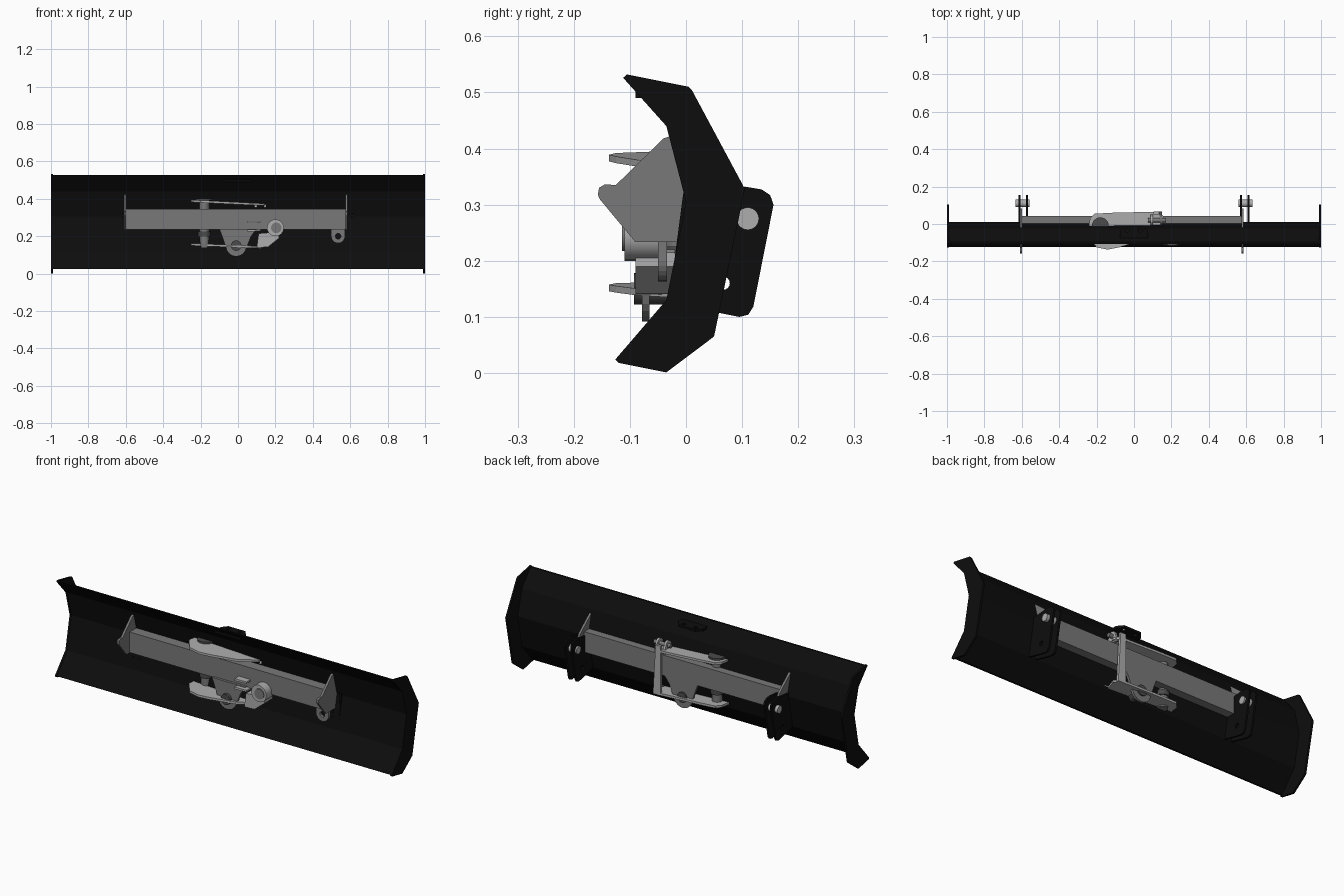
import bpy, bmesh, math
from mathutils import Vector

if "Cube" in bpy.data.objects:
    bpy.data.objects.remove(bpy.data.objects["Cube"])


def material(name, v):
    m = bpy.data.materials.new(name)
    m.diffuse_color = (v, v, v, 1)
    m.use_nodes = True
    m.node_tree.nodes["Principled BSDF"].inputs["Base Color"].default_value = m.diffuse_color
    return m


BLACK = material("black_paint", 0.004)
GREY = material("mid_grey_steel", 0.19)
LIGHT = material("light_grey_steel", 0.42)
DARK = material("dark_grey_pin", 0.07)


def prism(name, pts, axis, a, b, mat, tilt=None):
    """Extrude a 2D profile along an axis (x: (y,z), y: (x,z), z: (x,y))."""
    def place(p, t):
        if axis == 'x':
            return Vector((t, p[0], p[1]))
        if axis == 'y':
            return Vector((p[0], t, p[1]))
        return Vector((p[0], p[1], t + (tilt or 0) * p[0]))
    bm = bmesh.new()
    lo = [bm.verts.new(place(p, a)) for p in pts]
    hi = [bm.verts.new(place(p, b)) for p in pts]
    n = len(pts)
    bm.faces.new(lo)
    bm.faces.new(hi[::-1])
    for i in range(n):
        bm.faces.new((lo[i], hi[i], hi[(i + 1) % n], lo[(i + 1) % n]))
    bmesh.ops.recalc_face_normals(bm, faces=bm.faces)
    me = bpy.data.meshes.new(name)
    bm.to_mesh(me)
    bm.free()
    ob = bpy.data.objects.new(name, me)
    me.materials.append(mat)
    bpy.context.collection.objects.link(ob)
    return ob


def disc(cx, cy, r, n=24, start=0, sweep=360):
    step = sweep / (n if sweep == 360 else n - 1)
    return [(cx + r * math.cos(math.radians(start + i * step)),
             cy + r * math.sin(math.radians(start + i * step))) for i in range(n)]


def rod(name, axis, c, r, a, b, mat):
    ob = prism(name, disc(c[0], c[1], r), axis, a, b, mat)
    bpy.ops.object.select_all(action='DESELECT')
    ob.select_set(True)
    bpy.context.view_layer.objects.active = ob
    bpy.ops.object.shade_smooth_by_angle(angle=math.radians(35))
    return ob


def cut(ob, axis, c, r, a, b):
    """Drill a round hole."""
    cutter = prism(ob.name + "_cutter", disc(c[0], c[1], r, 16), axis, a, b, ob.data.materials[0])
    cutter.hide_render = True
    cutter.hide_viewport = True
    m = ob.modifiers.new("hole", 'BOOLEAN')
    m.operation = 'DIFFERENCE'
    m.object = cutter


# Curved blade sheet
curve = [(-0.107, 0.528), (-0.033, 0.44), (0.002, 0.305), (-0.033, 0.13), (-0.122, 0.025)]
sheet = curve + [(y + 0.010, z) for y, z in reversed(curve)]
prism("blade_sheet", sheet, 'x', -0.995, 0.995, BLACK)

# Blade end plates
end = [(-0.112, 0.526), (-0.105, 0.532), (0.005, 0.51), (0.010, 0.505), (0.105, 0.328),
       (0.05, 0.065), (-0.035, 0.001), (-0.12, 0.018), (-0.126, 0.024),
       (-0.035, 0.13), (0, 0.305), (-0.035, 0.44)]
for side, s in (("left", -1), ("right", 1)):
    prism(side + "_blade_end", end, 'x', s * 0.99, s * 1.0, BLACK)

# Rear tab on the top of the blade, with two holes
tab = prism("top_tab", [(-0.075, -0.09), (0.075, -0.09), (0.075, -0.04), (0.05, -0.01),
                        (-0.05, -0.01), (-0.075, -0.04)], 'z', 0.490, 0.502, BLACK)
for x in (-0.035, 0.035):
    cut(tab, 'z', (x, -0.033), 0.011, 0.45, 0.55)

# Paired rear mounting brackets with pins
bracket = [(-0.005, 0.32), (0.105, 0.332), (0.135, 0.327), (0.15, 0.317), (0.156, 0.30),
           (0.12, 0.118), (0.111, 0.104), (0.095, 0.10), (0.055, 0.108), (-0.03, 0.13)]
for side, s in (("left", -1), ("right", 1)):
    for k, x in (("inner", 0.573), ("outer", 0.612)):
        br = prism(f"{side}_{k}_bracket", bracket, 'x', s * (x - 0.005), s * (x + 0.005), BLACK)
        cut(br, 'x', (0.066, 0.16), 0.012, s * 0.5, s * 0.7)
    rod(side + "_bracket_pin", 'x', (0.11, 0.275), 0.02, s * 0.56, s * 0.634, LIGHT)

# Cross beam with pointed end plates
prism("cross_beam", [(-0.065, 0.235), (0.043, 0.235), (0.043, 0.345), (-0.065, 0.345)],
      'x', -0.60, 0.58, GREY)
wing = [(-0.157, 0.318), (-0.155, 0.33), (-0.145, 0.336), (-0.125, 0.335), (-0.04, 0.418),
        (-0.028, 0.422), (-0.015, 0.418), (0.075, 0.345), (0.082, 0.33), (0.08, 0.315),
        (0.025, 0.233), (-0.09, 0.233), (-0.154, 0.31)]
for side, x in (("left", -0.604), ("right", 0.58)):
    prism(side + "_beam_end", wing, 'x', x - 0.006, x + 0.006, GREY)

# Hanging eye under the beam
eye = prism("hanging_eye", [(0.572, 0.24), (0.498, 0.24)] + disc(0.535, 0.2, 0.037, 13, 180, 180),
            'y', -0.05, -0.034, GREY)
cut(eye, 'y', (0.535, 0.2), 0.015, -0.1, 0.0)

# Pivot lug, front and rear, with its pin
lug = [(0.10, 0.24), (0.07, 0.20), (0.05, 0.15)] + disc(-0.01, 0.147, 0.055, 11, -10, -160) + \
      [(-0.085, 0.20), (-0.10, 0.24)]
for k, y in (("front", -0.078), ("rear", 0.03)):
    prism(k + "_pivot_lug", lug, 'y', y, y + 0.013, GREY)
rod("pivot_pin", 'y', (-0.01, 0.15), 0.028, -0.093, 0.05, DARK)

# Upper and lower tilted link plates
link = [(-0.235, 0.03), (-0.21, 0.055), (-0.12, 0.06), (0.13, 0.066), (0.16, 0.04),
        (0.14, -0.02), (0.05, -0.085), (-0.08, -0.125), (-0.14, -0.137), (-0.2, -0.125),
        (-0.25, -0.06)]
prism("upper_link_plate", link, 'z', 0.370, 0.382, LIGHT, -0.05)
prism("lower_link_plate", link, 'z', 0.140, 0.152, LIGHT, -0.04)

# Vertical hinge post with its cap and collar
rod("hinge_post", 'z', (-0.18, -0.01), 0.027, 0.14, 0.40, GREY)
rod("hinge_post_cap", 'z', (-0.18, -0.01), 0.045, 0.392, 0.402, DARK)
rod("hinge_post_collar", 'z', (-0.18, -0.01), 0.034, 0.20, 0.225, DARK)

# Rear upright between the link plates, with a latch on top
prism("rear_upright", [(0.105, 0.135), (0.15, 0.135), (0.135, 0.40), (0.105, 0.40)],
      'y', 0.052, 0.066, LIGHT)
for i, x in enumerate((0.095, 0.145)):
    prism(f"latch_ear_{i + 1}", [(-0.02, 0.355), (0.05, 0.355), (0.05, 0.38)] +
          disc(0.02, 0.392, 0.025, 9, 0, 180), 'x', x - 0.006, x + 0.006, LIGHT)
rod("latch_pin", 'x', (0.02, 0.392), 0.011, 0.075, 0.172, GREY)

# Front claw, socket and side bars
prism("front_claw", [(0.10, 0.14), (0.16, 0.142), (0.22, 0.19), (0.22, 0.215), (0.17, 0.22),
                     (0.11, 0.215)], 'y', -0.09, -0.02, LIGHT)
rod("socket", 'y', (0.20, 0.245), 0.045, -0.11, -0.05, LIGHT)
rod("socket_core", 'y', (0.205, 0.245), 0.028, -0.114, -0.10, GREY)
for i, z in enumerate((0.225, 0.27)):
    prism(f"front_bar_{i + 1}", [(0.05, z), (0.12, z + 0.003), (0.12, z + 0.012), (0.05, z + 0.012)],
          'y', -0.10, -0.06, LIGHT)
